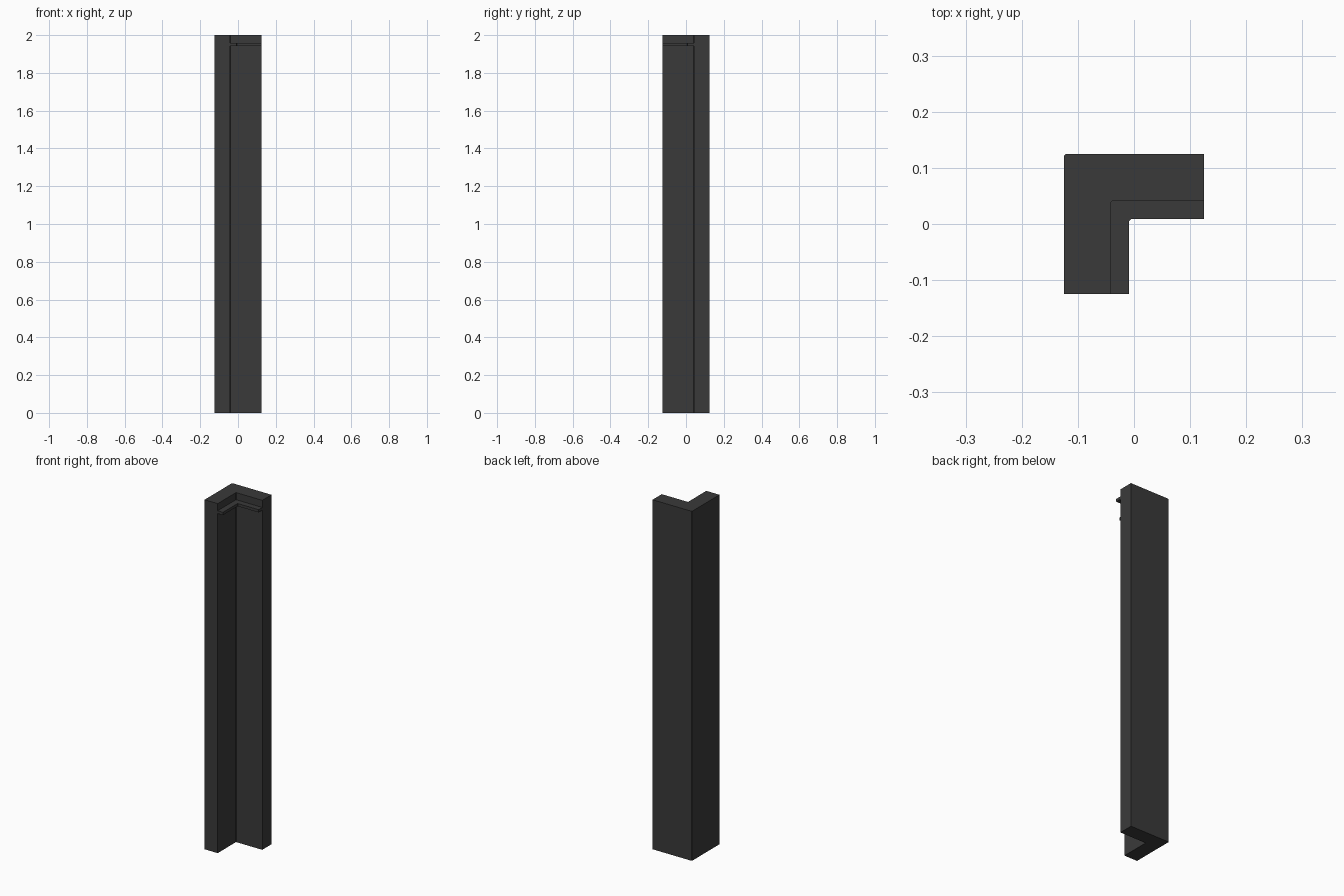
import bpy
import bmesh

cube = bpy.data.objects.get("Cube")
if cube:
    bpy.data.objects.remove(cube, do_unlink=True)

HALF = 0.1245      # half width of the corner post
WALL = 0.083       # wall thickness
LEDGE = 0.033      # ledge depth
CHAMFER = 0.003    # small cut on the bend edges

charcoal = bpy.data.materials.new("charcoal")
charcoal.use_nodes = True
colour = (0.042, 0.042, 0.042, 1)
charcoal.diffuse_color = colour
bsdf = charcoal.node_tree.nodes["Principled BSDF"]
bsdf.inputs["Base Color"].default_value = colour
bsdf.inputs["Roughness"].default_value = 0.8


def bend(offset):
    """Chamfered corner line of the angle, measured in from its outer faces."""
    p = HALF - offset
    return [(-p, -HALF), (-p, p - CHAMFER), (-p + CHAMFER, p), (HALF, p)]


def angle_part(name, outer, inner, bottom, top):
    """Extrude the L between two bend lines from bottom to top."""
    bm = bmesh.new()
    outline = bend(outer) + bend(inner)[::-1]
    face = bm.faces.new([bm.verts.new((x, y, bottom)) for x, y in outline])
    result = bmesh.ops.extrude_face_region(bm, geom=[face])
    raised = [v for v in result["geom"] if isinstance(v, bmesh.types.BMVert)]
    bmesh.ops.translate(bm, verts=raised, vec=(0, 0, top - bottom))
    bmesh.ops.recalc_face_normals(bm, faces=bm.faces)
    mesh = bpy.data.meshes.new(name)
    bm.to_mesh(mesh)
    bm.free()
    mesh.materials.append(charcoal)
    obj = bpy.data.objects.new(name, mesh)
    bpy.context.collection.objects.link(obj)
    return obj


# Full-height corner wall
angle_part("corner_wall", 0, WALL, 0, 2)
# Thin ledge along the inside near the top
angle_part("inner_ledge", WALL, WALL + LEDGE, 1.943, 1.959)
